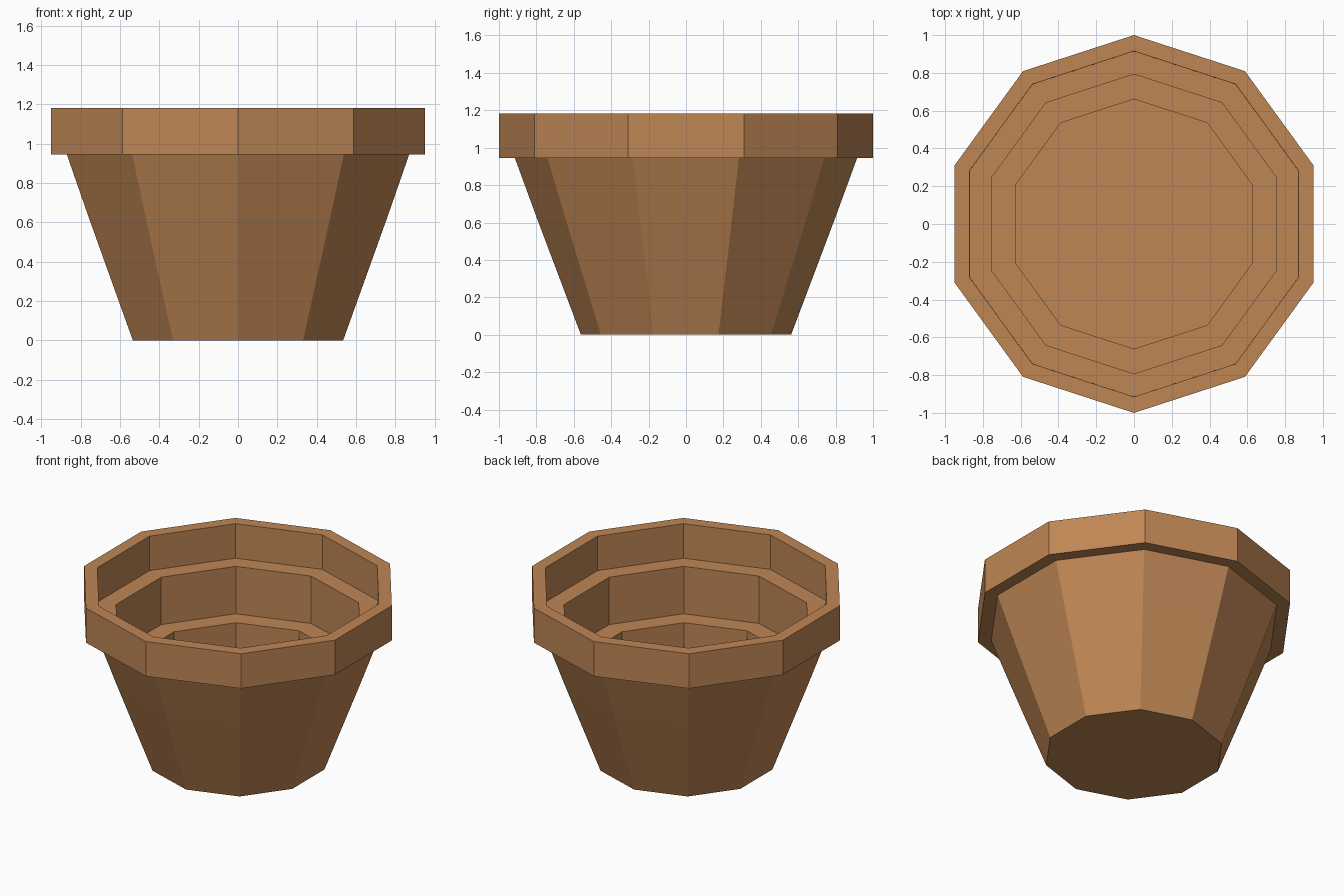
import bpy, bmesh, math

if "Cube" in bpy.data.objects:
    bpy.data.objects.remove(bpy.data.objects["Cube"])

SIDES = 10

mat = bpy.data.materials.new("terracotta")
mat.diffuse_color = (0.52, 0.24, 0.09, 1)
mat.use_nodes = True
mat.node_tree.nodes["Principled BSDF"].inputs["Base Color"].default_value = mat.diffuse_color


def lathe(name, profile):
    """Revolve (radius, z) points into a ten-sided solid, capping both ends."""
    bm = bmesh.new()
    rings = []
    for r, z in profile:
        angles = [math.pi / 2 + k * math.tau / SIDES for k in range(SIDES)]
        rings.append([bm.verts.new((r * math.cos(a), r * math.sin(a), z)) for a in angles])
    for low, high in zip(rings, rings[1:]):
        for k in range(SIDES):
            n = (k + 1) % SIDES
            bm.faces.new((low[k], low[n], high[n], high[k]))
    bm.faces.new(rings[0][::-1])
    bm.faces.new(rings[-1])
    me = bpy.data.meshes.new(name)
    bm.to_mesh(me)
    bm.free()
    me.materials.append(mat)
    ob = bpy.data.objects.new(name, me)
    bpy.context.collection.objects.link(ob)
    return ob


lathe("flower_pot", [
    # tapered outside wall
    (0.562, 0), (0.664, 0.27), (0.796, 0.62), (0.915, 0.945),
    # rim band
    (1, 0.945), (1, 1.183), (0.915, 1.183),
    # stepped inside down to the floor
    (0.914, 0.947), (0.793, 0.947), (0.793, 0.622), (0.661, 0.622), (0.661, 0.272),
])
